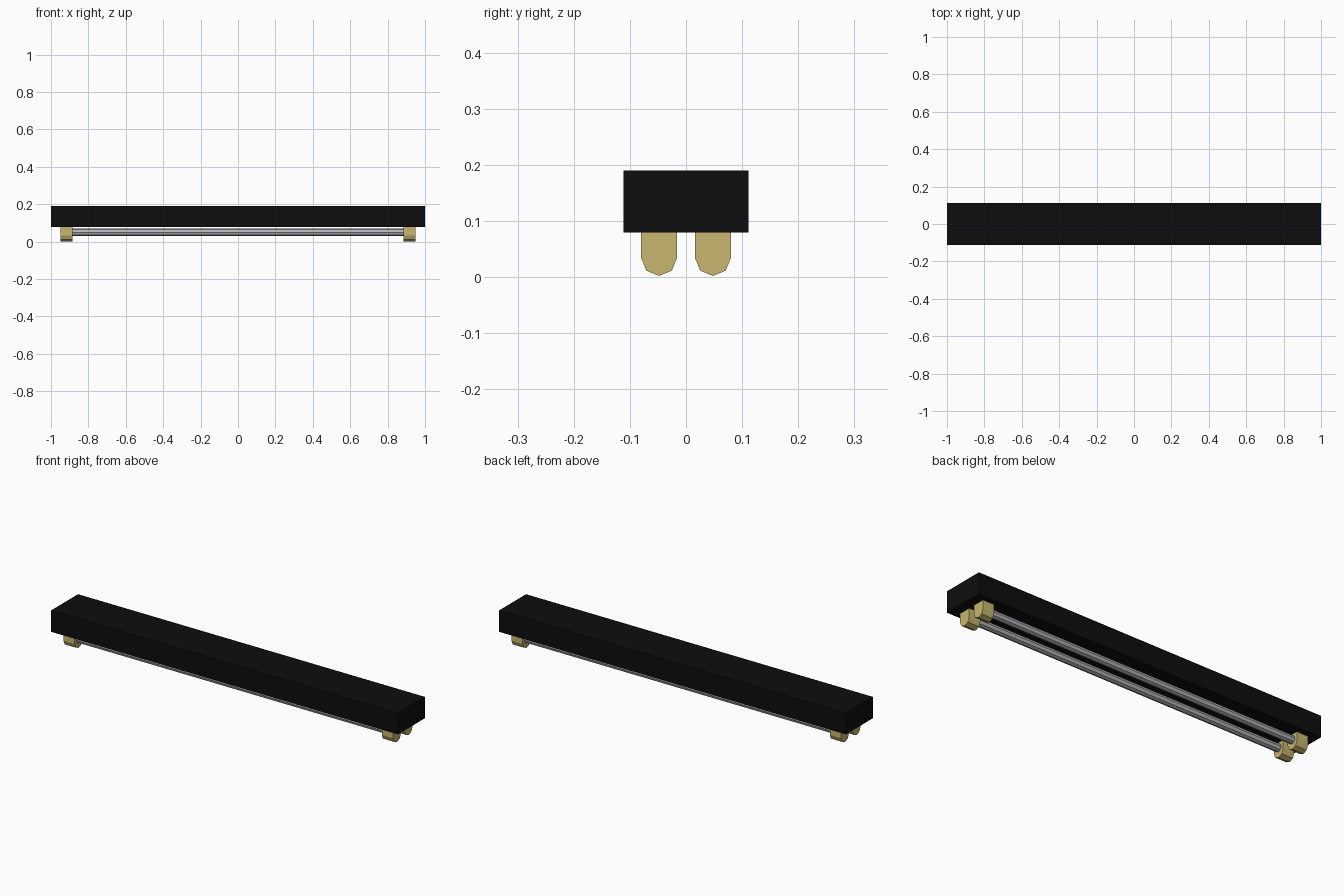
import bpy, bmesh, math
from mathutils import Matrix

if "Cube" in bpy.data.objects:
    bpy.data.objects.remove(bpy.data.objects["Cube"])


def material(name, rgb):
    m = bpy.data.materials.new(name)
    m.diffuse_color = (*rgb, 1)
    m.use_nodes = True
    m.node_tree.nodes["Principled BSDF"].inputs["Base Color"].default_value = m.diffuse_color
    return m


BLACK = material("black housing", (0.004, 0.004, 0.004))
TAN = material("tan plastic", (0.57, 0.47, 0.16))
GREY = material("tube grey", (0.46, 0.45, 0.47))


def finish(bm, name, mat):
    bmesh.ops.recalc_face_normals(bm, faces=bm.faces)
    me = bpy.data.meshes.new(name)
    bm.to_mesh(me)
    bm.free()
    me.materials.append(mat)
    ob = bpy.data.objects.new(name, me)
    bpy.context.collection.objects.link(ob)
    return ob


def extrude_x(name, profile, x0, x1, mat):
    """Extrude a closed (y, z) profile from x0 to x1."""
    bm = bmesh.new()
    face = bm.faces.new([bm.verts.new((x0, y, z)) for y, z in profile])
    new = bmesh.ops.extrude_face_region(bm, geom=[face])["geom"]
    verts = [v for v in new if isinstance(v, bmesh.types.BMVert)]
    bmesh.ops.translate(bm, verts=verts, vec=(x1 - x0, 0, 0))
    return finish(bm, name, mat)


# Housing box
extrude_x("housing", [(-0.111, 0.079), (0.111, 0.079), (0.111, 0.19), (-0.111, 0.19)],
          -1, 1, BLACK)

R = 0.032
for row, y in (("front", -0.048), ("back", 0.048)):
    # Tube holders: half octagon below a straight block
    arc = [(y + R * math.cos(a), 0.034 + R * math.sin(a))
           for a in (math.pi + i * math.pi / 4 for i in range(5))]
    profile = arc + [(y + R, 0.08), (y - R, 0.08)]
    for side, s in (("left", -1), ("right", 1)):
        extrude_x(f"{row}_{side}_holder", profile, s * 0.885, s * 0.95, TAN)
    # Lamp tube
    tube = [(y + 0.02 * math.cos(i * math.pi / 4), 0.05 + 0.02 * math.sin(i * math.pi / 4))
            for i in range(8)]
    extrude_x(f"{row}_tube", tube, -0.89, 0.89, GREY)
